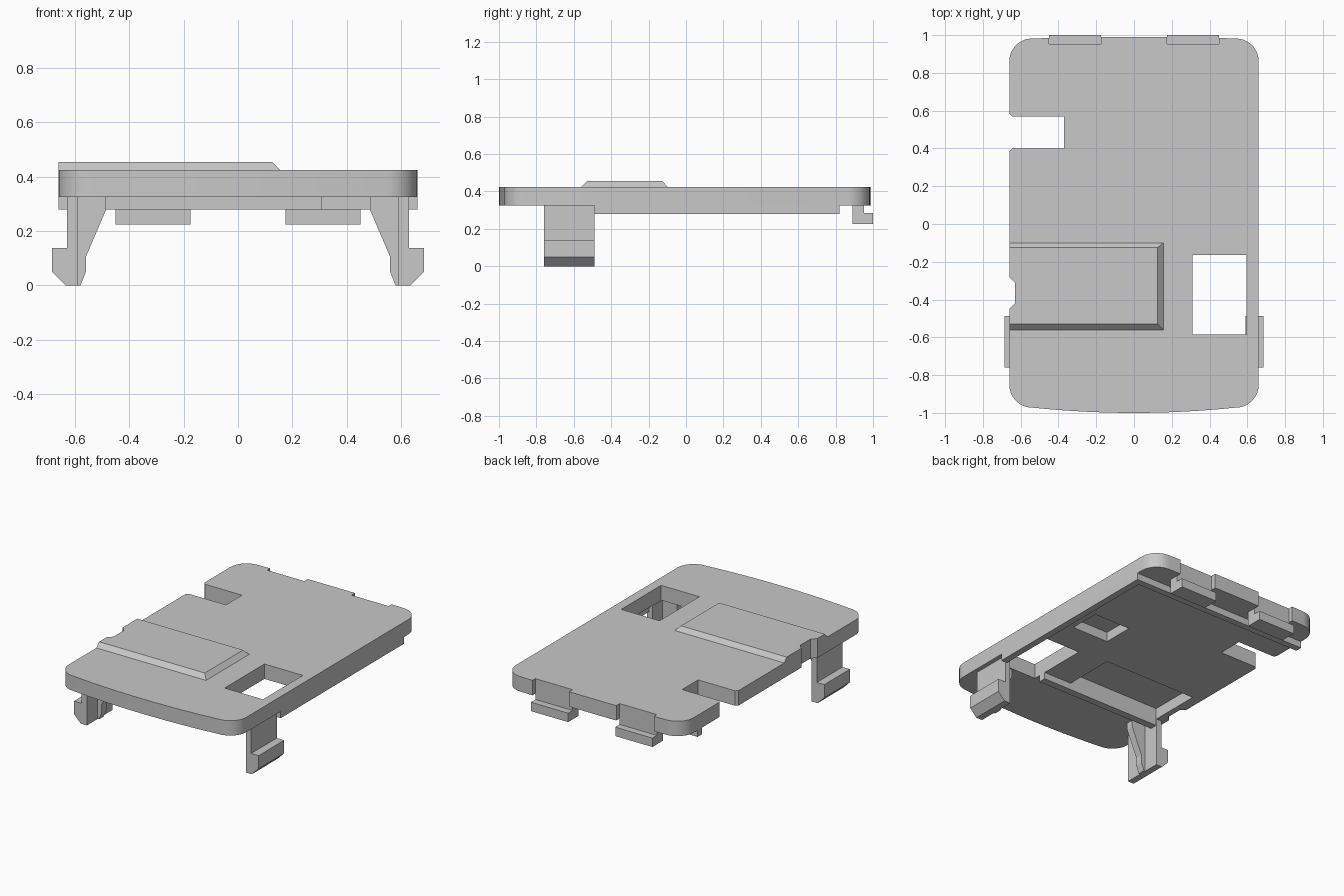
import bpy, bmesh, math

cube = bpy.data.objects.get("Cube")
if cube:
    bpy.data.objects.remove(cube, do_unlink=True)

GREY = (0.58, 0.58, 0.58, 1)
mat = bpy.data.materials.new("plain grey")
mat.use_nodes = True
mat.diffuse_color = GREY
mat.node_tree.nodes["Principled BSDF"].inputs["Base Color"].default_value = GREY


def make(name, bm):
    bmesh.ops.recalc_face_normals(bm, faces=bm.faces)
    me = bpy.data.meshes.new(name)
    bm.to_mesh(me)
    bm.free()
    me.materials.append(mat)
    ob = bpy.data.objects.new(name, me)
    bpy.context.collection.objects.link(ob)
    return ob


PLACE = {"x": lambda p, h: (h, p[0], p[1]),
         "y": lambda p, h: (p[0], h, p[1]),
         "z": lambda p, h: (p[0], p[1], h)}


def prism(name, pts, lo, hi, axis="z"):
    """Extrude a closed profile along one axis."""
    bm = bmesh.new()
    a, b = [[bm.verts.new(PLACE[axis](p, h)) for p in pts] for h in (lo, hi)]
    bm.faces.new(a)
    bm.faces.new(b)
    for i in range(len(pts)):
        j = (i + 1) % len(pts)
        bm.faces.new((a[i], a[j], b[j], b[i]))
    return make(name, bm)


def box(name, x, y, z):
    return prism(name, [(x[0], y[0]), (x[1], y[0]), (x[1], y[1]), (x[0], y[1])], *z)


def select(ob):
    bpy.ops.object.select_all(action="DESELECT")
    ob.select_set(True)
    bpy.context.view_layer.objects.active = ob


def cut(ob, cutters):
    select(ob)
    for c in cutters:
        c.hide_render = True
        mod = ob.modifiers.new("cut", "BOOLEAN")
        mod.operation = "DIFFERENCE"
        mod.solver = "EXACT"
        mod.object = c
        bpy.ops.object.modifier_apply(modifier=mod.name)


# Plate outline: rounded corners, bowed front and back edges
W, R = 0.66, 0.12
BACK, FRONT = 0.982, -0.972


def arc(cx, cy, start):
    return [(cx + R * math.cos(math.radians(start + a)), cy + R * math.sin(math.radians(start + a)))
            for a in range(0, 91, 10)]


def bow(y_end, y_mid, sign):
    xs = [sign * 0.54 * t / 6 for t in range(-5, 6)]
    return [(x, y_mid + (y_end - y_mid) * (x / 0.54) ** 2) for x in xs]


outline = (arc(W - R, BACK - R, 0) + bow(BACK, 0.99, -1) + arc(R - W, BACK - R, 90)
           + arc(R - W, FRONT + R, 180) + bow(FRONT, -1.0, 1) + arc(W - R, FRONT + R, 270))
plate = prism("top_plate", outline, 0.325, 0.425)

# Stiffening rails under the plate: back, front and left side
back_rail = box("back_rail", (-W, W), (0.775, 0.82), (0.28, 0.325))
front_rail = box("front_rail", (-0.63, 0.63), (-0.54, -0.49), (0.28, 0.325))
side_rail = box("side_rail", (0.615, W), (-0.49, 0.775), (0.28, 0.325))

# Raised panel with three sloping sides
bm = bmesh.new()
low = [(-W, -0.56), (0.155, -0.56), (0.155, -0.10), (-W, -0.10)]
top = [(-W, -0.53), (0.125, -0.53), (0.125, -0.125), (-W, -0.125)]
a = [bm.verts.new((x, y, 0.425)) for x, y in low]
b = [bm.verts.new((x, y, 0.455)) for x, y in top]
bm.faces.new(a)
bm.faces.new(b)
for i in range(4):
    j = (i + 1) % 4
    bm.faces.new((a[i], a[j], b[j], b[i]))
panel = make("raised_panel", bm)

# Cutters: window, side slot, edge notch, underside pockets, clip notches
window = box("window_cutter", (0.31, 0.595), (-0.585, -0.163), (0.2, 0.5))
slot = prism("slot_cutter", [(-0.8, 0.385), (-W, 0.385), (-0.645, 0.40), (-0.37, 0.40),
                             (-0.37, 0.57), (-0.645, 0.57), (-W, 0.585), (-0.8, 0.585)], 0.2, 0.5)
notch = prism("notch_cutter", [(-0.8, -0.46), (-0.67, -0.46), (-0.63, -0.42), (-0.63, -0.31),
                               (-0.67, -0.27), (-0.8, -0.27)], 0.2, 0.5)
pocket = box("pocket_cutter", (-0.59, 0.10), (-0.49, -0.14), (0.2, 0.40))
recess = box("recess_cutter", (0.26, 0.53), (0.05, 0.26), (0.2, 0.39))
clip_notches = [box("clip_notch_cutter", (m - 0.138, m + 0.138), (0.953, 1.1), (0.2, 0.5))
                for m in (-0.313, 0.313)]

cut(plate, [window, slot, notch, pocket, recess] + clip_notches)
cut(front_rail, [window])
cut(panel, [notch])
for c in [window, slot, notch, pocket, recess] + clip_notches:
    bpy.data.objects.remove(c, do_unlink=True)

# Back clips: stem with an outward hook
clip = [(0.89, 0.225), (1.0, 0.225), (1.0, 0.285), (0.953, 0.285), (0.953, 0.325), (0.89, 0.325)]
for side, m in (("right", -0.313), ("left", 0.313)):
    prism(side + "_back_clip", clip, m - 0.138, m + 0.138, "x")

# Front legs: hooked snap arm with one inner rib
arm = [(0.59, 0), (0.635, 0), (0.685, 0.05), (0.685, 0.138), (0.63, 0.138), (0.63, 0.325), (0.59, 0.325)]
rib = [(0.59, 0), (0.58, 0), (0.56, 0.05), (0.56, 0.105), (0.485, 0.28), (0.485, 0.325), (0.59, 0.325)]
for side, s in (("right", -1), ("left", 1)):
    prism(side + "_leg", [(s * x, z) for x, z in arm], -0.76, -0.488, "y")
    prism(side + "_leg_rib", [(s * x, z) for x, z in rib], -0.645, -0.595, "y")

# Smooth the rounded edges, keep corners crisp
select(plate)
bpy.ops.object.shade_smooth_by_angle(angle=math.radians(25))
